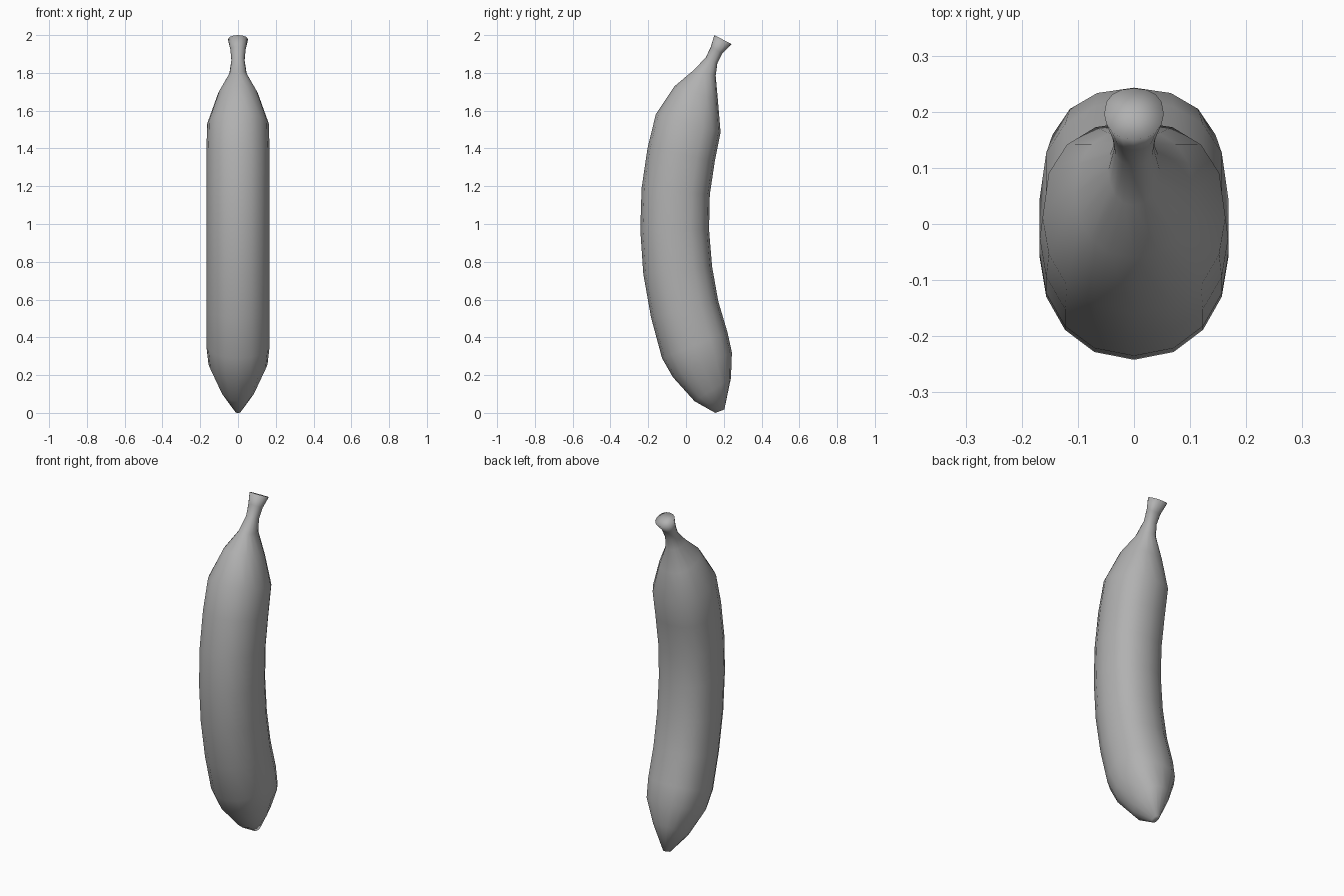
import bpy, bmesh, math

if "Cube" in bpy.data.objects:
    bpy.data.objects.remove(bpy.data.objects["Cube"])

SIDES = 16
# Cross-sections, stem to tip: outer edge (y, z), inner edge (y, z), half width in x
RINGS = [
    ((0.150, 2.000), (0.242, 1.952), 0.053),
    ((0.132, 1.940), (0.192, 1.902), 0.040),
    ((0.104, 1.880), (0.166, 1.850), 0.035),
    ((0.033, 1.808), (0.157, 1.785), 0.046),
    ((-0.060, 1.730), (0.169, 1.655), 0.105),
    ((-0.160, 1.580), (0.183, 1.485), 0.163),
    ((-0.204, 1.400), (0.153, 1.335), 0.168),
    ((-0.235, 1.190), (0.126, 1.155), 0.168),
    ((-0.242, 0.970), (0.122, 0.970), 0.168),
    ((-0.226, 0.735), (0.138, 0.775), 0.168),
    ((-0.185, 0.505), (0.171, 0.590), 0.168),
    ((-0.127, 0.290), (0.220, 0.425), 0.168),
    ((-0.070, 0.190), (0.243, 0.320), 0.156),
    ((0.045, 0.062), (0.238, 0.185), 0.090),
    ((0.155, 0.000), (0.203, 0.018), 0.016),
]


def section(bm, outer, inner, width):
    """Slightly squared oval spanning the two profile points, fuller inside."""
    verts = []
    for i in range(SIDES):
        a = 2 * math.pi * i / SIDES
        s, c = math.sin(a), math.cos(a)
        if c < 0:
            c = -abs(c) ** 0.8
        t = (1 - c) / 2
        x = math.copysign(abs(s) ** 0.9, s) * width
        y = outer[0] + (inner[0] - outer[0]) * t
        z = outer[1] + (inner[1] - outer[1]) * t
        verts.append(bm.verts.new((x, y, z)))
    return verts


# Banana skin lofted through the sections, capped at stem and tip
bm = bmesh.new()
rings = [section(bm, *r) for r in RINGS]
for a, b in zip(rings, rings[1:]):
    for i in range(SIDES):
        j = (i + 1) % SIDES
        bm.faces.new((a[i], a[j], b[j], b[i]))
caps = [bm.faces.new(rings[0]), bm.faces.new(rings[-1])]
bmesh.ops.recalc_face_normals(bm, faces=bm.faces)
bmesh.ops.poke(bm, faces=caps)
for f in bm.faces:
    f.smooth = True

mesh = bpy.data.meshes.new("banana")
bm.to_mesh(mesh)
bm.free()
banana = bpy.data.objects.new("banana", mesh)
bpy.context.collection.objects.link(banana)

# Darker grey skin
skin = bpy.data.materials.new("skin")
skin.diffuse_color = (0.44, 0.44, 0.44, 1)
skin.use_nodes = True
skin.node_tree.nodes["Principled BSDF"].inputs["Base Color"].default_value = skin.diffuse_color
mesh.materials.append(skin)
